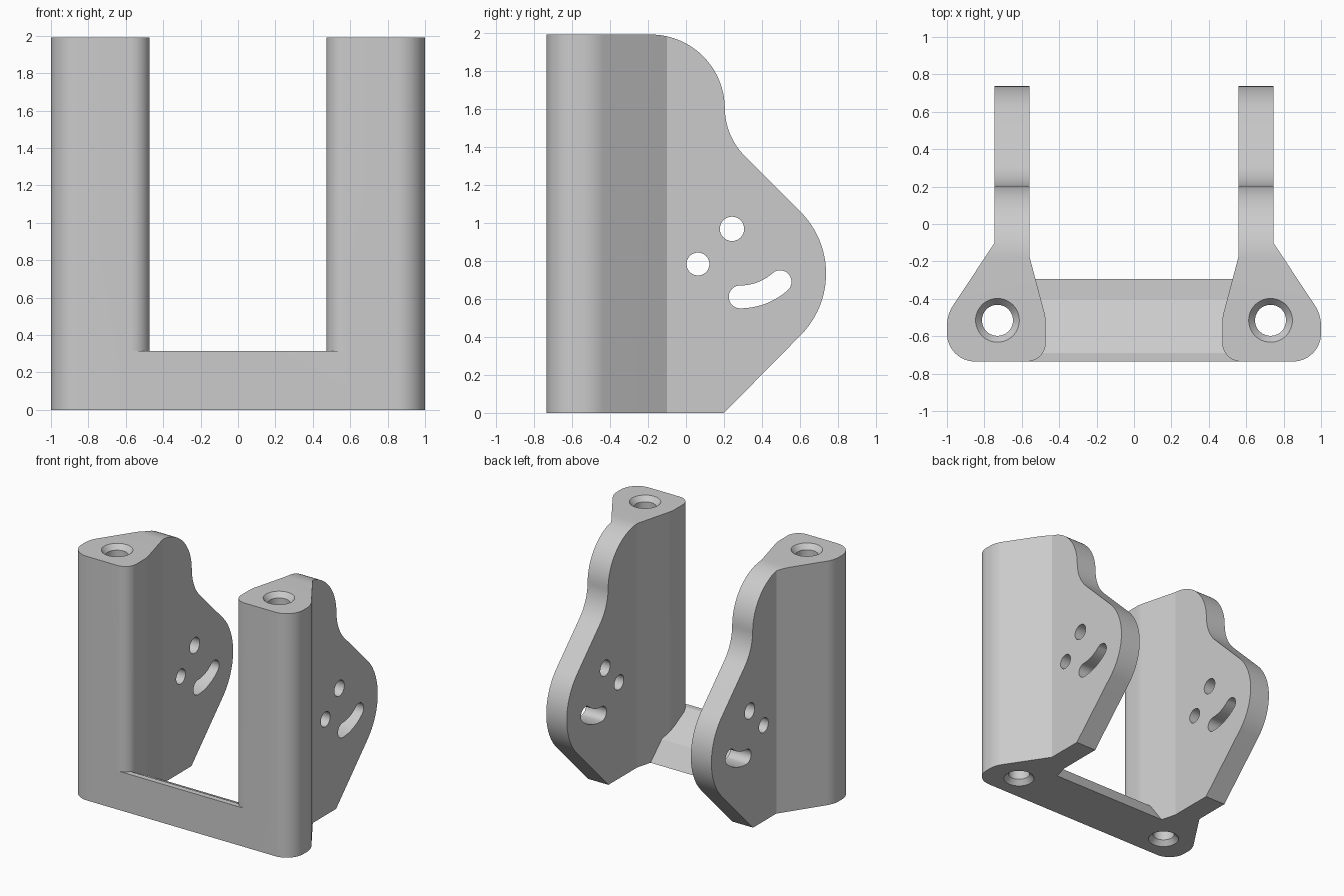
import bpy, bmesh, math
from mathutils import Vector

if "Cube" in bpy.data.objects:
    bpy.data.objects.remove(bpy.data.objects["Cube"])

HEIGHT = 1.99
FRONT = -0.735


def rounded(corners, steps=14):
    """Outline from (u, v, radius) corners, each filleted by its radius."""
    out = []
    for i, (u, v, r) in enumerate(corners):
        p = Vector((u, v))
        if not r:
            out.append(p)
            continue
        a = (Vector(corners[i - 1][:2]) - p).normalized()
        b = (Vector(corners[(i + 1) % len(corners)][:2]) - p).normalized()
        half = a.angle(b) / 2
        centre = p + (a + b).normalized() * (r / math.sin(half))
        start = p + a * (r / math.tan(half)) - centre
        end = p + b * (r / math.tan(half)) - centre
        for k in range(steps + 1):
            spoke = start.slerp(end, k / steps).normalized()
            out.append(centre + spoke * r)
    return out


def arc(cu, cv, r, start, end, steps=16):
    angles = [math.radians(start + (end - start) * k / steps) for k in range(steps + 1)]
    return [Vector((cu + r * math.cos(t), cv + r * math.sin(t))) for t in angles]


def new_object(name, bm):
    bmesh.ops.recalc_face_normals(bm, faces=bm.faces)
    mesh = bpy.data.meshes.new(name)
    bm.to_mesh(mesh)
    bm.free()
    obj = bpy.data.objects.new(name, mesh)
    bpy.context.collection.objects.link(obj)
    return obj


def prism(name, outline, axis, low, high):
    """Extrude an outline along x (outline in y, z) or z (outline in x, y)."""
    bm = bmesh.new()
    place = (lambda p: (low, p.x, p.y)) if axis == "x" else (lambda p: (p.x, p.y, low))
    face = bm.faces.new([bm.verts.new(place(p)) for p in outline])
    moved = bmesh.ops.extrude_face_region(bm, geom=[face])["geom"]
    depth = high - low
    offset = (depth, 0, 0) if axis == "x" else (0, 0, depth)
    bmesh.ops.translate(bm, vec=offset, verts=[g for g in moved if isinstance(g, bmesh.types.BMVert)])
    return new_object(name, bm)


def cone(name, x, y, z, r_low, r_high, depth):
    bm = bmesh.new()
    bmesh.ops.create_cone(bm, cap_ends=True, segments=48, radius1=r_low, radius2=r_high, depth=depth)
    bmesh.ops.translate(bm, vec=(x, y, z), verts=bm.verts)
    return new_object(name, bm)


def apply_modifier(obj, mod):
    bpy.context.view_layer.objects.active = obj
    bpy.ops.object.modifier_apply(modifier=mod.name)


def combine(obj, tool, operation):
    mod = obj.modifiers.new("combine", "BOOLEAN")
    mod.operation = operation
    mod.solver = "EXACT"
    mod.object = tool
    apply_modifier(obj, mod)
    bpy.data.objects.remove(tool)


# Upright: plan outline with a thick rounded front column and a thin rear plate
plan = rounded([
    (0.56, 0.8, 0), (0.56, -0.17, 0), (0.472, -0.5, 0.25), (0.472, FRONT, 0.1),
    (1.0, FRONT, 0.15), (1.0, -0.485, 0.2), (0.745, -0.1, 0), (0.745, 0.8, 0)])
frame = prism("bracket_frame", plan, "z", 0, HEIGHT)

# Side silhouette of the upright
side = rounded([
    (-0.9, 0, 0), (0.2, 0, 0), (0.925, 0.735, 0.46),
    (0.21, 1.45, 0.36), (0.19, HEIGHT, 0.39), (-0.9, HEIGHT, 0)], 24)
combine(frame, prism("side_cutter", side, "x", 0.3, 1.2), "INTERSECT")

# Two round holes and a curved slot through the plate
for y, z, r in ((0.242, 0.968, 0.064), (0.063, 0.783, 0.06)):
    combine(frame, prism("hole_cutter", arc(y, z, r, 0, 351, 39), "x", 0.4, 0.9), "DIFFERENCE")

bend_y, bend_z, bend, width, sweep = 0.285, 0.926, 0.316, 0.06, 41.6
end_y = bend_y + bend * math.sin(math.radians(sweep))
end_z = bend_z - bend * math.cos(math.radians(sweep))
slot = (arc(bend_y, bend_z, bend + width, -90, -90 + sweep)
        + arc(end_y, end_z, width, -90 + sweep, 90 + sweep, 24)[1:]
        + arc(bend_y, bend_z, bend - width, -90 + sweep, -90)[1:]
        + arc(bend_y, bend_z - bend, width, 90, 270, 24)[1:-1])
combine(frame, prism("slot_cutter", slot, "x", 0.4, 0.9), "DIFFERENCE")

# Vertical bolt hole, countersunk at both ends
bolt_x, bolt_y = 0.73, -0.515
combine(frame, cone("bolt_cutter", bolt_x, bolt_y, HEIGHT / 2, 0.083, 0.083, 3), "DIFFERENCE")
combine(frame, cone("top_sink", bolt_x, bolt_y, HEIGHT, 0.083, 0.151, 0.08), "DIFFERENCE")
combine(frame, cone("bottom_sink", bolt_x, bolt_y, 0, 0.151, 0.083, 0.08), "DIFFERENCE")

# Mirror the upright to the other side
apply_modifier(frame, frame.modifiers.new("mirror", "MIRROR"))

# Cross bar with a sloped back joining both uprights
bar = [Vector(p) for p in ((FRONT, 0), (-0.295, 0), (-0.4, 0.16), (-0.69, 0.315), (FRONT, 0.315))]
combine(frame, prism("cross_bar", bar, "x", -0.58, 0.58), "UNION")

# Grey finish and smooth curved walls with crisp edges
grey = bpy.data.materials.new("plain_grey")
grey.use_nodes = True
colour = (0.6, 0.6, 0.6, 1)
grey.diffuse_color = colour
grey.node_tree.nodes["Principled BSDF"].inputs["Base Color"].default_value = colour
frame.data.materials.clear()
frame.data.materials.append(grey)

bpy.ops.object.select_all(action="DESELECT")
frame.select_set(True)
bpy.context.view_layer.objects.active = frame
bpy.ops.object.shade_smooth_by_angle(angle=math.radians(12))
